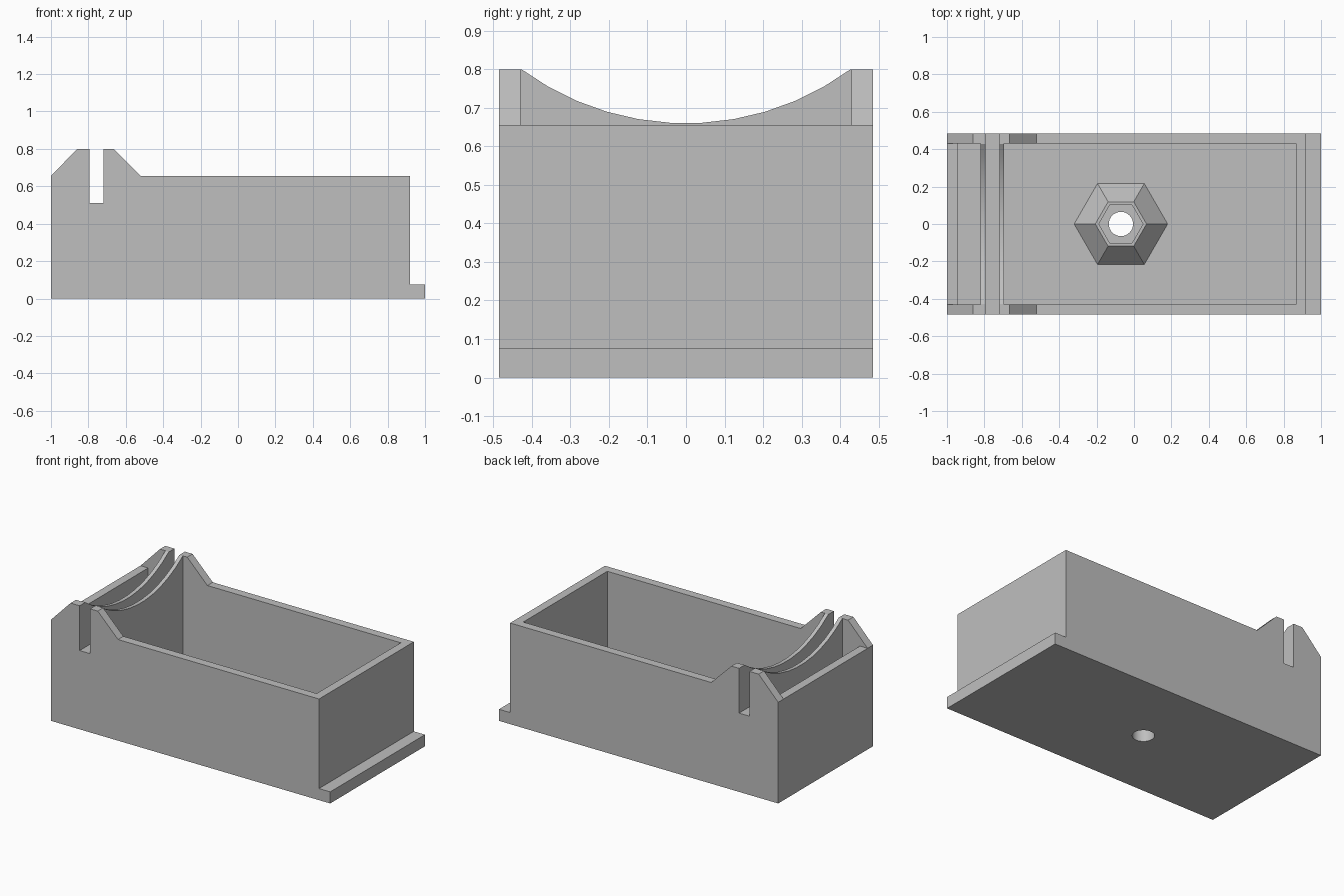
import bpy, bmesh, math
from mathutils import Vector

default = bpy.data.objects.get("Cube")
if default:
    bpy.data.objects.remove(default, do_unlink=True)

grey = bpy.data.materials.new("plain_grey")
grey.use_nodes = True
grey.diffuse_color = (0.52, 0.52, 0.52, 1)
grey.node_tree.nodes["Principled BSDF"].inputs["Base Color"].default_value = (0.52, 0.52, 0.52, 1)

WALL_Y = 0.43      # inner face of the side walls
HALF_Y = 0.485     # outer face of the side walls
FLOOR = 0.075
RIM = 0.655
BOSS_X = -0.07


def loft(name, start, end):
    """Solid between two matching closed outlines."""
    bm = bmesh.new()
    a = [bm.verts.new(p) for p in start]
    b = [bm.verts.new(p) for p in end]
    bm.faces.new(a)
    bm.faces.new(b)
    for i in range(len(a)):
        j = (i + 1) % len(a)
        bm.faces.new((a[i], a[j], b[j], b[i]))
    bmesh.ops.recalc_face_normals(bm, faces=bm.faces)
    mesh = bpy.data.meshes.new(name)
    bm.to_mesh(mesh)
    bm.free()
    mesh.materials.append(grey)
    obj = bpy.data.objects.new(name, mesh)
    bpy.context.collection.objects.link(obj)
    return obj


def extrude(name, outline, direction):
    pts = [Vector(p) for p in outline]
    return loft(name, pts, [p + Vector(direction) for p in pts])


def box(name, x0, x1, z0, z1):
    return extrude(name, [(x0, -WALL_Y, z0), (x1, -WALL_Y, z0),
                          (x1, WALL_Y, z0), (x0, WALL_Y, z0)], (0, 0, z1 - z0))


def ring(radius, sides, z):
    return [(BOSS_X + radius * math.cos(math.tau * i / sides),
             radius * math.sin(math.tau * i / sides), z) for i in range(sides)]


def cut(target, cutter):
    cutter.hide_render = True
    mod = target.modifiers.new("cut", 'BOOLEAN')
    mod.operation = 'DIFFERENCE'
    mod.solver = 'EXACT'
    mod.object = cutter
    bpy.ops.object.select_all(action='DESELECT')
    bpy.context.view_layer.objects.active = target
    target.select_set(True)
    bpy.ops.object.modifier_apply(modifier=mod.name)
    bpy.data.objects.remove(cutter, do_unlink=True)


# Tray body: side profile with end lip, slotted posts and ramps
profile = [(-1, 0), (1, 0), (1, 0.075), (0.92, 0.075), (0.92, RIM), (-0.52, RIM),
           (-0.665, 0.8), (-0.72, 0.8), (-0.72, 0.51), (-0.795, 0.51),
           (-0.795, 0.8), (-0.86, 0.8), (-1, RIM)]
body = extrude("tray_body", [(x, -HALF_Y, z) for x, z in profile], (0, 2 * HALF_Y, 0))

# Main cavity and narrow end pocket, with the slotted divider left between them
cut(body, box("main_cavity", -0.695, 0.865, FLOOR, 1))
cut(body, box("end_pocket", -0.945, -0.82, FLOOR, 1))
cut(body, box("end_wall_trim", -1.1, -0.9, RIM, 1))

# Curved saddle across the divider ribs
radius, centre_z, steps = 0.721, 1.381, 11
spread = math.asin(0.427 / radius)
saddle = []
for i in range(steps + 1):
    angle = spread * (2 * i / steps - 1)
    saddle.append((-0.83, radius * math.sin(angle), centre_z - radius * math.cos(angle)))
saddle += [(-0.83, 0.427, 1), (-0.83, -0.427, 1)]
cut(body, extrude("saddle_cutter", saddle, (0.145, 0, 0)))

# Hexagonal nut boss on the floor
boss = loft("nut_boss", ring(0.25, 6, FLOOR), ring(0.137, 6, 0.185))
cut(boss, extrude("nut_recess", ring(0.118, 6, 0.1), (0, 0, 0.2)))

# Screw hole through floor and boss
for part in (body, boss):
    cut(part, extrude("screw_hole", ring(0.065, 32, -0.1), (0, 0, 0.5)))
    bpy.ops.object.select_all(action='DESELECT')
    part.select_set(True)
    bpy.context.view_layer.objects.active = part
    bpy.ops.object.shade_smooth_by_angle(angle=math.radians(12))
